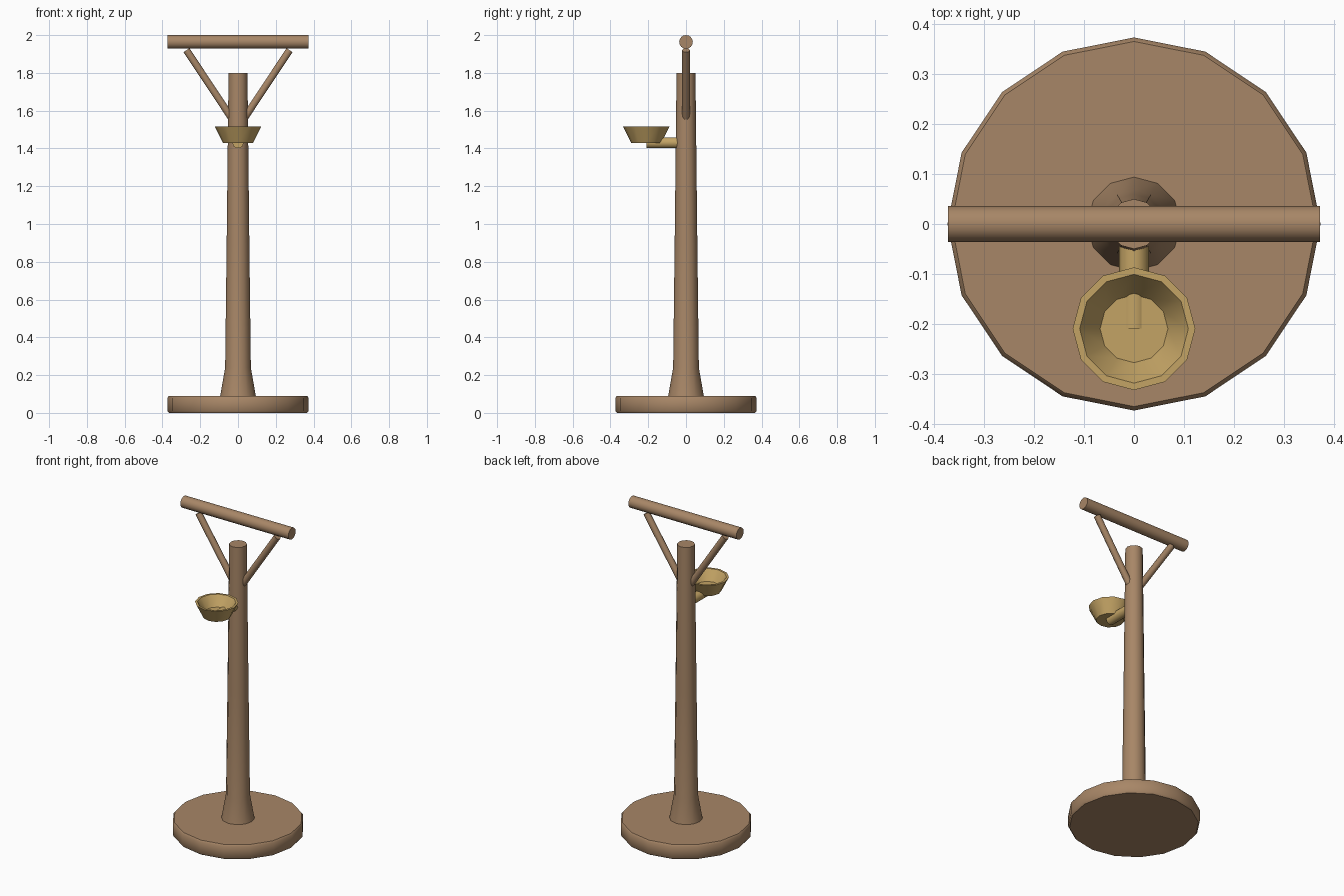
import bpy
import bmesh
from math import sin, cos, pi, radians
from mathutils import Vector

cube = bpy.data.objects.get("Cube")
if cube:
    bpy.data.objects.remove(cube, do_unlink=True)


def make_material(name, color):
    mat = bpy.data.materials.new(name)
    mat.use_nodes = True
    mat.diffuse_color = color
    mat.node_tree.nodes["Principled BSDF"].inputs["Base Color"].default_value = color
    return mat


brown = make_material("brown wood", (0.39, 0.24, 0.135, 1))
tan = make_material("tan wood", (0.55, 0.37, 0.13, 1))


def lathe(name, profile, sides, mat, location=(0, 0, 0)):
    """Spin (radius, height) points around z and cap both ends."""
    bm = bmesh.new()
    rings = []
    for r, z in profile:
        angles = [2 * pi * i / sides for i in range(sides)]
        rings.append([bm.verts.new((r * cos(a), r * sin(a), z)) for a in angles])
    for low, high in zip(rings, rings[1:]):
        for i in range(sides):
            j = (i + 1) % sides
            bm.faces.new((low[i], low[j], high[j], high[i]))
    bm.faces.new(rings[0][::-1])
    bm.faces.new(rings[-1])
    bmesh.ops.recalc_face_normals(bm, faces=bm.faces)
    mesh = bpy.data.meshes.new(name)
    bm.to_mesh(mesh)
    bm.free()
    mesh.materials.append(mat)
    obj = bpy.data.objects.new(name, mesh)
    obj.location = location
    bpy.context.collection.objects.link(obj)
    bpy.ops.object.select_all(action="DESELECT")
    obj.select_set(True)
    bpy.context.view_layer.objects.active = obj
    bpy.ops.object.shade_smooth_by_angle(angle=radians(40))
    return obj


def rod(name, start, end, radius, sides, mat):
    """Straight round bar between two points."""
    start, end = Vector(start), Vector(end)
    axis = end - start
    obj = lathe(name, [(radius, 0), (radius, axis.length)], sides, mat, start)
    obj.rotation_euler = axis.to_track_quat("Z", "Y").to_euler()
    return obj


# Round base with softened rims
lathe("base", [(0.366, 0), (0.374, 0.01), (0.374, 0.08), (0.366, 0.09)], 16, brown)

# Tapered post with a flared foot
lathe("post", [(0.095, 0.085), (0.068, 0.24), (0.06, 0.9), (0.05, 1.8)], 12, brown)

# Perch across the top and its two braces
rod("perch", (-0.373, 0, 1.964), (0.373, 0, 1.964), 0.036, 16, brown)
for side, label in ((1, "left"), (-1, "right")):
    rod(label + "_brace", (side * 0.02, 0, 1.54), (side * 0.273, 0, 1.92), 0.02, 10, brown)

# Arm that carries the bowl in front of the post
rod("bowl_arm", (0, -0.03, 1.43), (0, -0.21, 1.43), 0.03, 10, tan)

# Open bowl: outer wall, rim, inner wall, floor
lathe("bowl", [(0.08, 1.43), (0.123, 1.516), (0.109, 1.516), (0.068, 1.454)],
      12, tan, (0, -0.21, 0))
